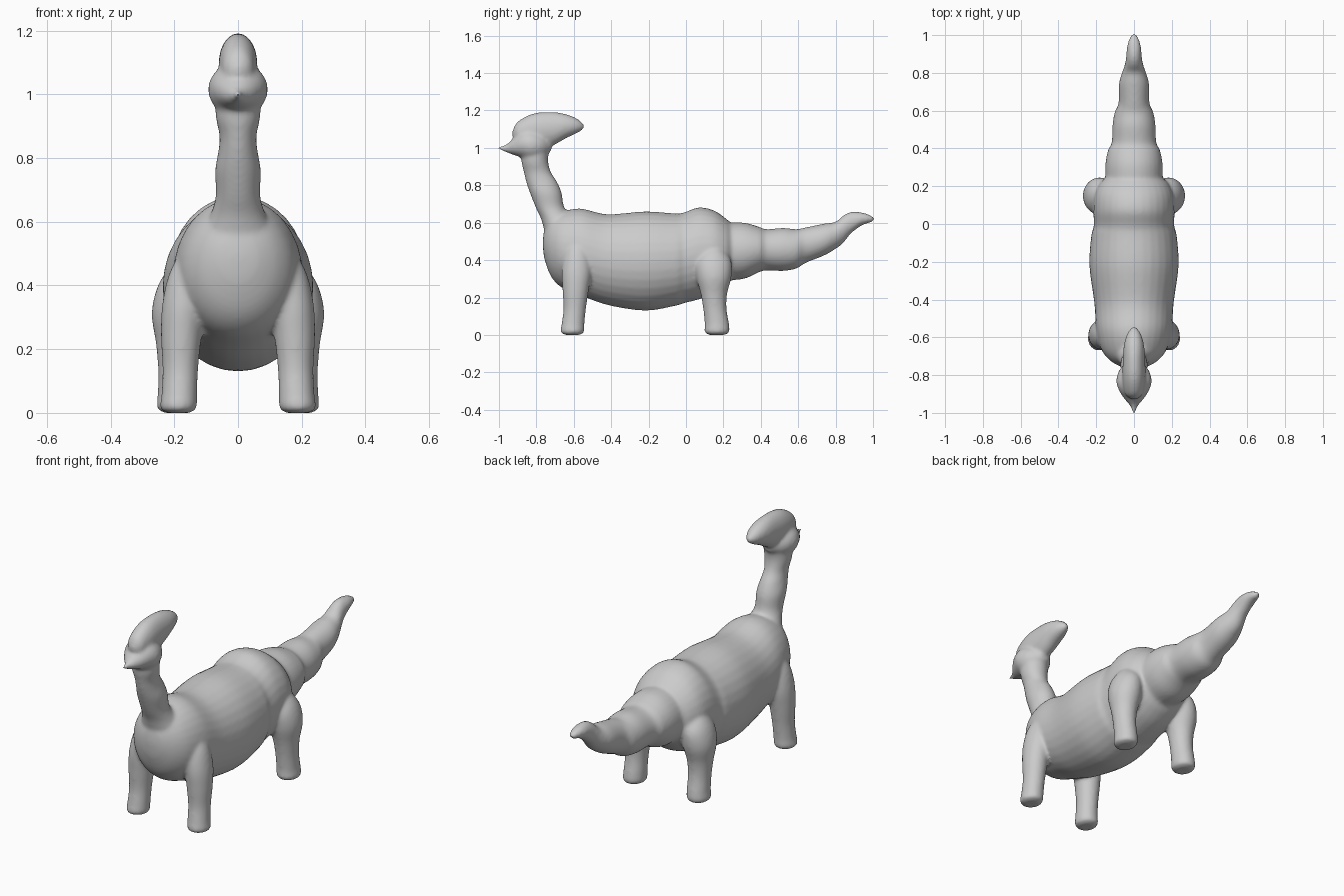
import bpy
import bmesh
from math import cos, sin, tau

if "Cube" in bpy.data.objects:
    bpy.data.objects.remove(bpy.data.objects["Cube"])

SIDES = 32
STEPS = 5


def spline(a, b, c, d, t):
    """Smooth value between b and c."""
    return b + 0.5 * t * (c - a + t * (2 * a - 5 * b + 4 * c - d + t * (3 * (b - c) + d - a)))


def refine(sections):
    """Add smooth in-between sections to a short list."""
    last = len(sections) - 1
    result = []
    for i in range(last):
        near = [sections[max(0, min(last, i + k))] for k in (-1, 0, 1, 2)]
        for step in range(STEPS):
            result.append([spline(*values, step / STEPS) for values in zip(*near)])
    result.append(sections[last])
    return result


def loft(bm, sections, upright=False, mirror=False):
    """Skin oval sections: (position, low, high, half width, optional x centre).
    They follow y with low/high along z, or follow z with low/high along y."""
    rings = []
    for position, low, high, width, *offset in refine(sections):
        centre = offset[0] if offset else 0
        middle, radius = (low + high) / 2, (high - low) / 2
        ring = []
        for k in range(SIDES):
            angle = tau * k / SIDES
            x = centre + width * cos(angle)
            across = middle + radius * sin(angle)
            point = (x, across, position) if upright else (x, position, across)
            if mirror:
                point = (-point[0], point[1], point[2])
            ring.append(bm.verts.new(point))
        rings.append(ring)
    faces = [bm.faces.new(rings[0]), bm.faces.new(rings[-1])]
    for first, second in zip(rings, rings[1:]):
        for k in range(SIDES):
            n = (k + 1) % SIDES
            faces.append(bm.faces.new((first[k], first[n], second[n], second[k])))
    bmesh.ops.recalc_face_normals(bm, faces=faces)


# Chest, belly and hips
trunk = [
    (-.765, .47, .51, .02), (-.755, .40, .57, .07), (-.72, .31, .63, .13),
    (-.66, .25, .66, .175), (-.56, .21, .675, .2), (-.42, .16, .645, .21),
    (-.22, .13, .66, .236), (-.06, .155, .65, .226), (-.01, .17, .655, .213),
    (.07, .19, .682, .215), (.15, .22, .665, .21), (.21, .26, .625, .185),
    (.24, .29, .60, .157), (.28, .31, .58, .12),
]
# Tail with soft bulges and an upturned tip
tail = [
    (.2, .29, .60, .15), (.31, .30, .60, .152), (.39, .335, .578, .138),
    (.43, .345, .565, .118), (.52, .342, .572, .114), (.59, .355, .565, .103),
    (.64, .385, .575, .082), (.74, .425, .595, .08), (.8, .46, .605, .064),
    (.84, .49, .638, .05), (.88, .54, .657, .042), (.94, .585, .655, .037),
    (.99, .602, .638, .022), (1.008, .615, .622, .006),
]
# Neck, rising from inside the chest
neck = [
    (.45, -.72, -.50, .12), (.55, -.755, -.54, .12), (.62, -.775, -.6, .088),
    (.68, -.803, -.65, .07), (.76, -.835, -.665, .072), (.82, -.855, -.69, .062),
    (.87, -.867, -.722, .058), (.93, -.88, -.737, .07), (1.0, -.88, -.73, .07),
    (1.06, -.87, -.72, .05),
]
# Beak and cheeks
head = [
    (-1.015, .997, 1.005, .004), (-.965, .978, 1.016, .02), (-.925, .963, 1.05, .052),
    (-.88, .948, 1.09, .08), (-.83, .93, 1.1, .094), (-.77, .945, 1.08, .076),
    (-.72, .985, 1.04, .03),
]
# Crest sweeping back over the head
crest = [
    (-.928, 1.06, 1.09, .015), (-.9, 1.02, 1.14, .046), (-.82, 1.0, 1.183, .06),
    (-.72, 1.01, 1.192, .059), (-.64, 1.052, 1.18, .053), (-.58, 1.08, 1.155, .036),
    (-.545, 1.102, 1.125, .01),
]
front_leg = [
    (0, -.645, -.57, .035, .187), (.015, -.67, -.545, .057, .187),
    (.06, -.665, -.543, .056, .184), (.14, -.655, -.535, .056, .181),
    (.24, -.66, -.52, .064, .178), (.34, -.665, -.505, .068, .17),
    (.44, -.65, -.515, .06, .155), (.52, -.61, -.55, .03, .14),
]
hind_leg = [
    (0, .125, .205, .035, .196), (.015, .1, .232, .058, .196),
    (.06, .1, .23, .058, .194), (.14, .092, .217, .058, .193),
    (.22, .078, .22, .066, .192), (.31, .055, .243, .083, .188),
    (.39, .05, .243, .077, .178), (.45, .085, .21, .06, .16),
    (.49, .13, .17, .02, .15),
]

bm = bmesh.new()
for part in (trunk, tail, head, crest):
    loft(bm, part)
loft(bm, neck, upright=True)
for leg in (front_leg, hind_leg):
    for side in (False, True):
        loft(bm, leg, upright=True, mirror=side)
mesh = bpy.data.meshes.new("crested_dinosaur")
bm.to_mesh(mesh)
bm.free()

dinosaur = bpy.data.objects.new("crested_dinosaur", mesh)
bpy.context.collection.objects.link(dinosaur)
bpy.context.view_layer.objects.active = dinosaur
dinosaur.select_set(True)

# Fuse the parts into one skin and soften the seams
fuse = dinosaur.modifiers.new("fuse", "REMESH")
fuse.mode = "VOXEL"
fuse.voxel_size = 0.009
soften = dinosaur.modifiers.new("soften", "SMOOTH")
soften.factor = 0.5
soften.iterations = 9
for name in ("fuse", "soften"):
    bpy.ops.object.modifier_apply(modifier=name)
bpy.ops.object.shade_smooth()

# One plain grey
grey = bpy.data.materials.new("plain_grey")
grey.use_nodes = True
colour = (0.6, 0.6, 0.6, 1)
grey.diffuse_color = colour
grey.node_tree.nodes["Principled BSDF"].inputs["Base Color"].default_value = colour
dinosaur.data.materials.clear()
dinosaur.data.materials.append(grey)
for face in dinosaur.data.polygons:
    face.material_index = 0
